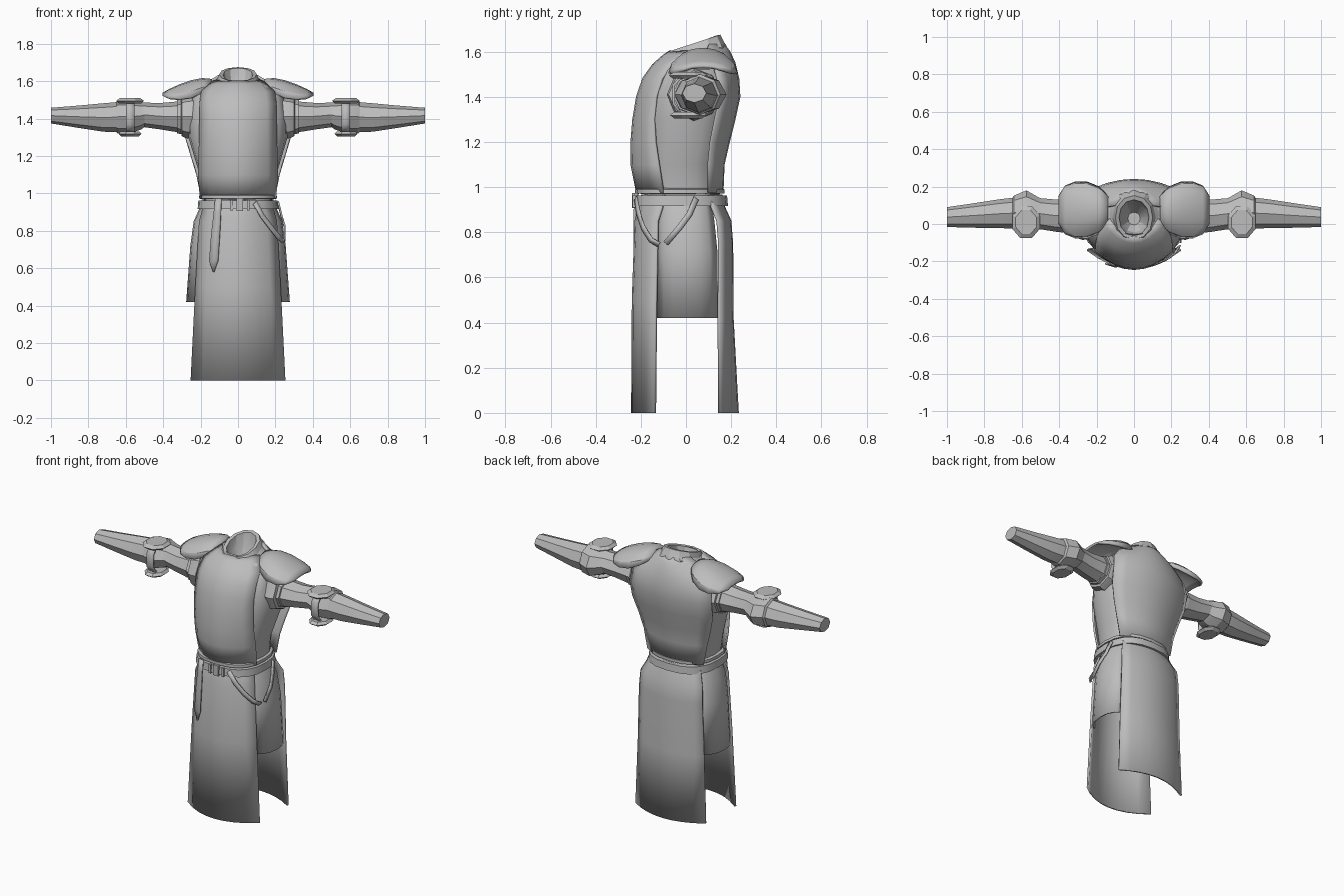
import bpy, bmesh
from math import sin, cos, pi, radians
from mathutils import Vector

cube = bpy.data.objects.get("Cube")
if cube:
    bpy.data.objects.remove(cube)

cloth = bpy.data.materials.new("grey cloth")
cloth.use_nodes = True
GREY = (0.51, 0.51, 0.51, 1)
cloth.diffuse_color = GREY
cloth.node_tree.nodes["Principled BSDF"].inputs["Base Color"].default_value = GREY


def loft(name, rows, closed=True, caps=False, thick=0.0, angle=30, mirror=False):
    """Skin rows of points, optionally thicken and mirror across x."""
    bm = bmesh.new()
    grid = [[bm.verts.new(p) for p in row] for row in rows]
    n = len(grid[0])
    for a, b in zip(grid, grid[1:]):
        for i in range(n if closed else n - 1):
            j = (i + 1) % n
            bm.faces.new((a[i], a[j], b[j], b[i]))
    if caps:
        bm.faces.new(grid[0])
        bm.faces.new(grid[-1])
    bmesh.ops.recalc_face_normals(bm, faces=bm.faces)
    mesh = bpy.data.meshes.new(name)
    bm.to_mesh(mesh)
    bm.free()
    mesh.materials.append(cloth)
    obj = bpy.data.objects.new(name, mesh)
    bpy.context.collection.objects.link(obj)
    if thick:
        mod = obj.modifiers.new("thickness", 'SOLIDIFY')
        mod.thickness = thick
        mod.offset = 0
    if mirror:
        mod = obj.modifiers.new("mirror", 'MIRROR')
        mod.use_mirror_merge = False
    bpy.ops.object.select_all(action='DESELECT')
    obj.select_set(True)
    bpy.context.view_layer.objects.active = obj
    bpy.ops.object.shade_smooth_by_angle(angle=radians(angle))
    return obj


def ring(z, rx, front, back, n=20, p=0.8, start=0, end=2 * pi, tilt=0.0):
    """Rounded body section; tilt raises it towards the back."""
    full = end - start > 6.2
    yc, ry = (front + back) / 2, (back - front) / 2
    pts = []
    for i in range(n):
        t = start + (end - start) * i / (n if full else n - 1)
        c, s = (abs(v) ** p * (1 if v >= 0 else -1) for v in (cos(t), sin(t)))
        pts.append((rx * c, yc + ry * s, z + tilt * s))
    return pts


def panel(name, levels, steps=8):
    """Curved cloth panel from (height, half width, middle y, edge y)."""
    rows = []
    for z, hw, mid, edge in levels:
        us = [2 * i / steps - 1 for i in range(steps + 1)]
        rows.append([(hw * u, edge + (mid - edge) * (1 - abs(u) ** 2), z) for u in us])
    return loft(name, rows, closed=False, thick=0.012)


def ribbon(name, path, side, widths, thick=0.008, mirror=False):
    """Flat strap following a path."""
    rows = []
    for p, w in zip(path, widths):
        off = Vector(side).normalized() * w / 2
        rows.append([Vector(p) - off, Vector(p) + off])
    return loft(name, rows, closed=False, thick=thick, mirror=mirror)


def box(name, centre, size):
    cx, cy, cz = centre
    sx, sy, sz = (s / 2 for s in size)
    rows = [[(cx + i * sx, cy + j * sy, cz + k * sz)
             for i, j in ((-1, -1), (1, -1), (1, 1), (-1, 1))] for k in (-1, 1)]
    return loft(name, rows, caps=True)


# Under tunic body
loft("tunic_body", [ring(*r) for r in (
    (0.92, .185, -.18, .145), (0.98, .19, -.185, .15), (1.1, .205, -.195, .15),
    (1.3, .265, -.19, .2), (1.42, .27, -.17, .215), (1.52, .25, -.13, .2),
    (1.575, .18, -.085, .18), (1.605, .11, -.055, .155))])

# Tabard chest and back
panel("chest_panel", (
    (0.975, .2, -.215, -.1), (1.1, .21, -.24, -.12), (1.2, .207, -.24, -.135),
    (1.3, .205, -.232, -.14), (1.4, .203, -.215, -.13), (1.48, .203, -.188, -.105),
    (1.54, .195, -.145, -.06), (1.58, .16, -.1, 0), (1.6, .13, -.07, .03)))
panel("back_panel", (
    (0.975, .195, .16, .1), (1.1, .22, .165, .1), (1.2, .25, .188, .11),
    (1.3, .28, .213, .13), (1.4, .285, .235, .15), (1.48, .275, .23, .14),
    (1.55, .22, .213, .12), (1.6, .15, .19, .09), (1.63, .1, .165, .1)))

# Skirt front, back and sides
panel("skirt_front", (
    (0.965, .175, -.192, -.09), (0.91, .188, -.205, -.105), (0.85, .205, -.222, -.125),
    (0.5, .225, -.234, -.132), (0, .25, -.237, -.137)))
panel("skirt_back", (
    (0.965, .172, .155, .1), (0.91, .188, .168, .115), (0.85, .215, .195, .14),
    (0.75, .22, .203, .148), (0.42, .23, .205, .145), (0, .245, .228, .148)))
loft("skirt_side", [ring(*r, n=7, start=-.8, end=.8) for r in (
    (0.96, .185, -.16, .14), (0.91, .205, -.16, .15), (0.85, .232, -.165, .16),
    (0.72, .25, -.168, .175), (0.42, .272, -.17, .18))],
    closed=False, thick=0.01, mirror=True)

# Collar, raised at the back, with a closed lining
loft("collar", [ring(*r, n=12, p=0.95, tilt=t) for r, t in (
    ((1.57, .135, -.115, .185), .035), ((1.59, .137, -.11, .18), .035),
    ((1.605, .115, -.1, .168), .038), ((1.637, .1, -.082, .152), .038),
    ((1.634, .08, -.062, .13), .036), ((1.57, .07, -.045, .115), .025),
    ((1.5, .03, 0, .06), 0))], angle=25).data.update()
loft("collar_lining", [ring(1.505, .05, -.02, .08, n=12),
                       ring(1.5, .01, .02, .04, n=12)], caps=True)

# Shoulder guards
rows = []
for x, w, top, edge in ((.14, .07, 1.605, 1.57), (.19, .12, 1.61, 1.535),
                        (.25, .145, 1.598, 1.51), (.31, .147, 1.577, 1.502),
                        (.365, .125, 1.552, 1.505), (.40, .07, 1.532, 1.52)):
    rows.append([(x, .075 - w * cos(pi * i / 8), edge + (top - edge) * sin(pi * i / 8))
                 for i in range(9)])
loft("shoulder_guard", rows, closed=False, thick=0.014, mirror=True)


def arm_row(x, yc, ry, zc, rz, n=8):
    return [(x, yc + ry * cos(2 * pi * i / n), zc + rz * sin(2 * pi * i / n))
            for i in range(n)]


# Sleeves with armhole cuffs and elbow bulge
loft("sleeve", [arm_row(*r) for r in (
    (.24, .04, .1, 1.41, .095), (.34, .042, .092, 1.41, .08),
    (.42, .045, .086, 1.413, .07), (.5, .055, .083, 1.42, .066),
    (.52, .058, .09, 1.415, .074), (.575, .064, .116, 1.41, .088),
    (.642, .062, .09, 1.41, .09), (.65, .058, .082, 1.408, .08),
    (.72, .055, .077, 1.406, .076), (.85, .046, .066, 1.41, .06),
    (1, .037, .053, 1.416, .042))], caps=True, angle=20, mirror=True)
loft("armhole_cuff", [arm_row(*r) for r in (
    (.23, .035, .115, 1.41, .12), (.275, .035, .12, 1.41, .115),
    (.3, .035, .112, 1.41, .105), (.305, .035, .09, 1.41, .085))],
    angle=25, mirror=True)
loft("sleeve_ridge", [arm_row(*r) for r in (
    (.305, .04, .098, 1.41, .092), (.325, .04, .1, 1.41, .09),
    (.33, .04, .08, 1.41, .07))], angle=25, mirror=True)


# Elbow discs above and below, joined by a strap
def disc(name, z, up, rx, ry):
    rows = []
    for k, h in ((.8, -.014), (1, 0), (.75, .014)):
        rows.append([(.577 + rx * k * cos(pi * i / 4 + pi / 8),
                      .01 + ry * k * sin(pi * i / 4 + pi / 8), z + up * h)
                     for i in range(8)])
    loft(name, rows, caps=True, angle=20, mirror=True)


disc("elbow_disc_top", 1.495, 1, .08, .093)
disc("elbow_disc_bottom", 1.318, -1, .066, .088)
ribbon("elbow_strap", [(.577, -.02, 1.32), (.577, -.054, 1.37), (.577, -.054, 1.45),
                       (.577, -.02, 1.49)], (1, 0, 0), [.045] * 4, .012, mirror=True)

# Belt, waist lip and buckle
loft("belt", [ring(*r, p=.78) for r in (
    (.917, .19, -.2, .155), (.917, .216, -.232, .186),
    (.962, .212, -.228, .182), (.962, .185, -.195, .15))])
loft("waist_lip", [ring(*r) for r in (
    (.97, .185, -.195, .145), (.972, .208, -.225, .17),
    (.99, .207, -.225, .17), (.995, .19, -.2, .15))])
box("buckle", (.01, -.232, .94), (.035, .014, .066))
for x in (-.035, .055):
    box("belt_loop", (x, -.229, .938), (.014, .014, .056))

# Hanging belt end
ribbon("belt_tail", [(-.105, -.218, .972), (-.11, -.222, .9), (-.12, -.222, .78),
       (-.13, -.22, .64), (-.13, -.22, .58)], (1, -.3, .05), [.035, .04, .048, .05, .005])

# Looped side strap
ribbon("side_strap", [(.09, -.222, .95), (.13, -.21, .88), (.175, -.19, .82),
       (.218, -.155, .765), (.24, -.12, .745)], (.6, .4, .6), [.026] * 5)
ribbon("side_strap_rear", [(.215, .045, .95), (.232, .015, .88), (.25, -.03, .82),
       (.25, -.09, .75)], (0, .8, -.6), [.026] * 4)
